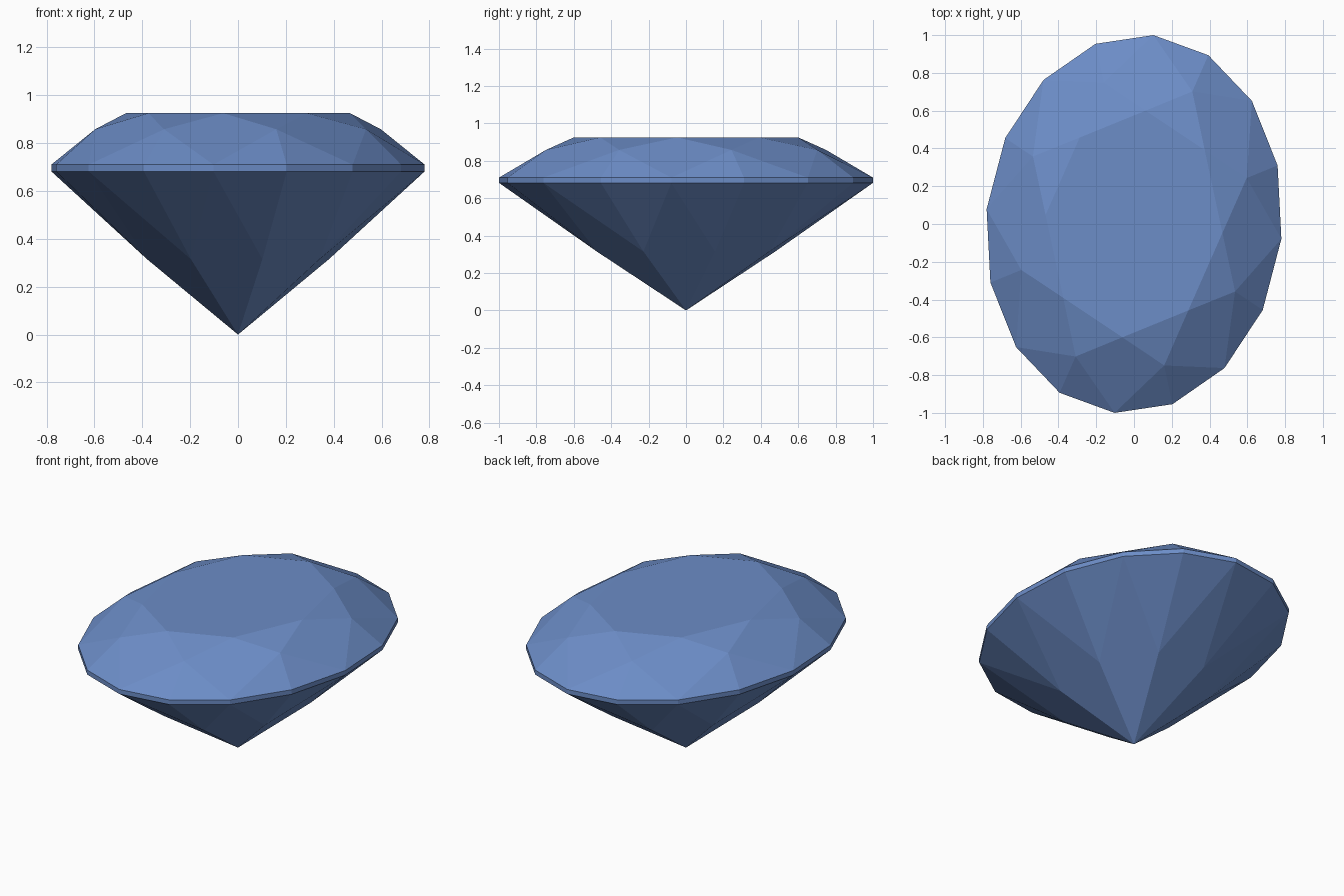
import bpy, bmesh, math

if "Cube" in bpy.data.objects:
    bpy.data.objects.remove(bpy.data.objects["Cube"])

STEP = 22.5  # sixteen girdle corners


def corner(i, scale):
    """Point on the slightly skewed oval outline."""
    t = math.radians(82.5 + STEP * i)
    return 0.787 * math.cos(t) * scale, 1.003 * math.sin(t + math.radians(3)) * scale


bm = bmesh.new()


def ring(indices, scale, z):
    return {i: bm.verts.new((*corner(i, scale), z)) for i in indices}


evens, odds = range(0, 16, 2), range(1, 16, 2)
table = ring(evens, 0.60, 0.925)
crown = ring(odds, 0.785, 0.858)
girdle_top = ring(range(16), 1.0, 0.71)
girdle_low = ring(range(16), 1.0, 0.682)
pavilion = ring(odds, 0.50, 0.315)
tip = bm.verts.new((0, 0, 0))

# Flat table on top
bm.faces.new(table.values())

for i in evens:
    a, b, c = (i - 1) % 16, (i + 1) % 16, (i + 2) % 16
    # Crown: kite and star facets
    bm.faces.new((table[i], crown[a], girdle_top[i], crown[b]))
    bm.faces.new((table[i], crown[b], table[c]))
    # Pavilion: long kite facets meeting at the tip
    bm.faces.new((tip, pavilion[b], girdle_low[i], pavilion[a]))
    # Halves on either side of each odd corner, above and below the girdle
    for p, q in ((i, b), (b, c)):
        bm.faces.new((crown[b], girdle_top[p], girdle_top[q]))
        bm.faces.new((pavilion[b], girdle_low[q], girdle_low[p]))
        # Thin girdle band
        bm.faces.new((girdle_top[p], girdle_low[p], girdle_low[q], girdle_top[q]))

bmesh.ops.recalc_face_normals(bm, faces=bm.faces[:])
mesh = bpy.data.meshes.new("oval_gem")
bm.to_mesh(mesh)
bm.free()

blue = bpy.data.materials.new("gem blue")
blue.diffuse_color = (0.150, 0.266, 0.571, 1)
blue.use_nodes = True
blue.node_tree.nodes["Principled BSDF"].inputs["Base Color"].default_value = blue.diffuse_color
mesh.materials.append(blue)
bpy.context.collection.objects.link(bpy.data.objects.new("oval_gem", mesh))
